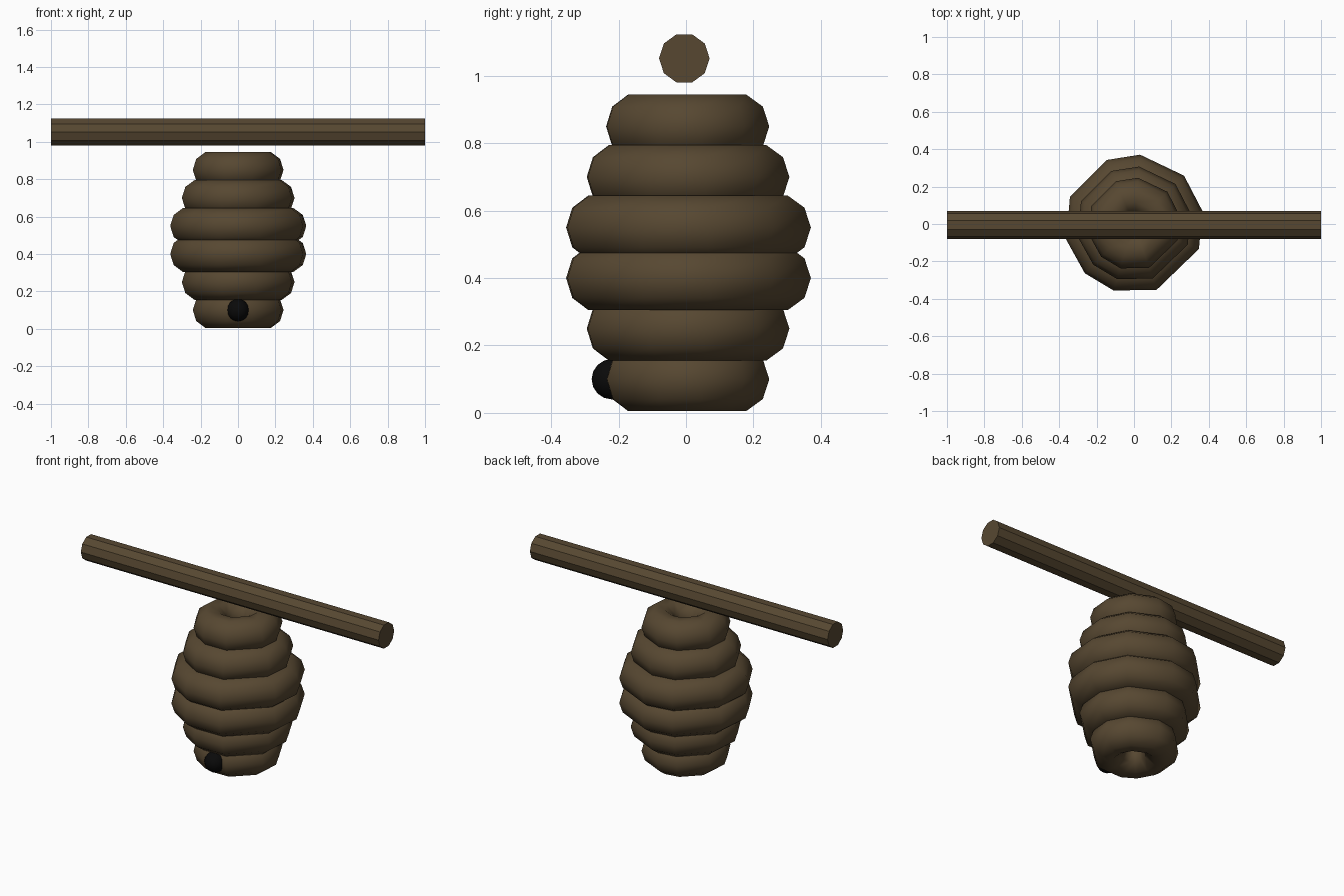
import bpy
import bmesh
from math import sin, cos, pi, radians

cube = bpy.data.objects.get("Cube")
if cube:
    bpy.data.objects.remove(cube)


def make_material(name, color):
    mat = bpy.data.materials.new(name)
    mat.use_nodes = True
    mat.diffuse_color = color
    bsdf = mat.node_tree.nodes["Principled BSDF"]
    bsdf.inputs["Base Color"].default_value = color
    bsdf.inputs["Roughness"].default_value = 0.9
    return mat


def smooth(obj, angle):
    bpy.ops.object.select_all(action="DESELECT")
    obj.select_set(True)
    bpy.context.view_layer.objects.active = obj
    bpy.ops.object.shade_smooth_by_angle(angle=radians(angle))


brown = make_material("dark_brown", (0.095, 0.064, 0.031, 1))
black = make_material("black", (0.003, 0.003, 0.003, 1))

TUBE = 0.1
SIDES = 10
# Uneven corner directions give the rings their hand-shaped outline
CORNERS = [-21, 11, 44, 85, 113, 157, 193, 225, 253, 289]


def make_ring(name, radius, z):
    """A coarse torus whose corners follow CORNERS."""
    bm = bmesh.new()
    loops = []
    for a in map(radians, CORNERS):
        loop = []
        for j in range(SIDES):
            t = 2 * pi * j / SIDES
            r = radius + TUBE * cos(t)
            loop.append(bm.verts.new((r * cos(a), r * sin(a), z + TUBE * sin(t))))
        loops.append(loop)
    for i, loop in enumerate(loops):
        after = loops[(i + 1) % len(loops)]
        for j in range(SIDES):
            k = (j + 1) % SIDES
            bm.faces.new((loop[j], after[j], after[k], loop[k]))
    bmesh.ops.recalc_face_normals(bm, faces=bm.faces)
    mesh = bpy.data.meshes.new(name)
    bm.to_mesh(mesh)
    bm.free()
    obj = bpy.data.objects.new(name, mesh)
    bpy.context.collection.objects.link(obj)
    mesh.materials.append(brown)
    smooth(obj, 42)


# Hive body: stacked rings, widest in the middle
for i, radius in enumerate((0.148, 0.208, 0.272, 0.272, 0.208, 0.148)):
    make_ring(f"hive_ring_{i + 1}", radius, 0.1 + 0.15 * i)

# Entrance hole: dark ball set into the lowest ring
bpy.ops.mesh.primitive_uv_sphere_add(segments=12, ring_count=8, radius=0.06,
                                     location=(0, -0.22, 0.1))
entrance = bpy.context.object
entrance.name = "entrance"
entrance.data.materials.append(black)
smooth(entrance, 50)

# Branch: ten-sided beam along x, flat facet on top
bpy.ops.mesh.primitive_cylinder_add(vertices=10, radius=0.075, depth=2,
                                    location=(0, -0.005, 1.052),
                                    rotation=(pi / 2, 0, pi / 2))
branch = bpy.context.object
branch.name = "branch"
bpy.ops.object.transform_apply(location=False, rotation=True, scale=False)
# Spin so two corners lie at the front and back
corner = branch.data.vertices[0].co
if min(abs(v.co.z) for v in branch.data.vertices) > 0.01:
    branch.rotation_euler.x = pi / 10
branch.data.materials.append(brown)
